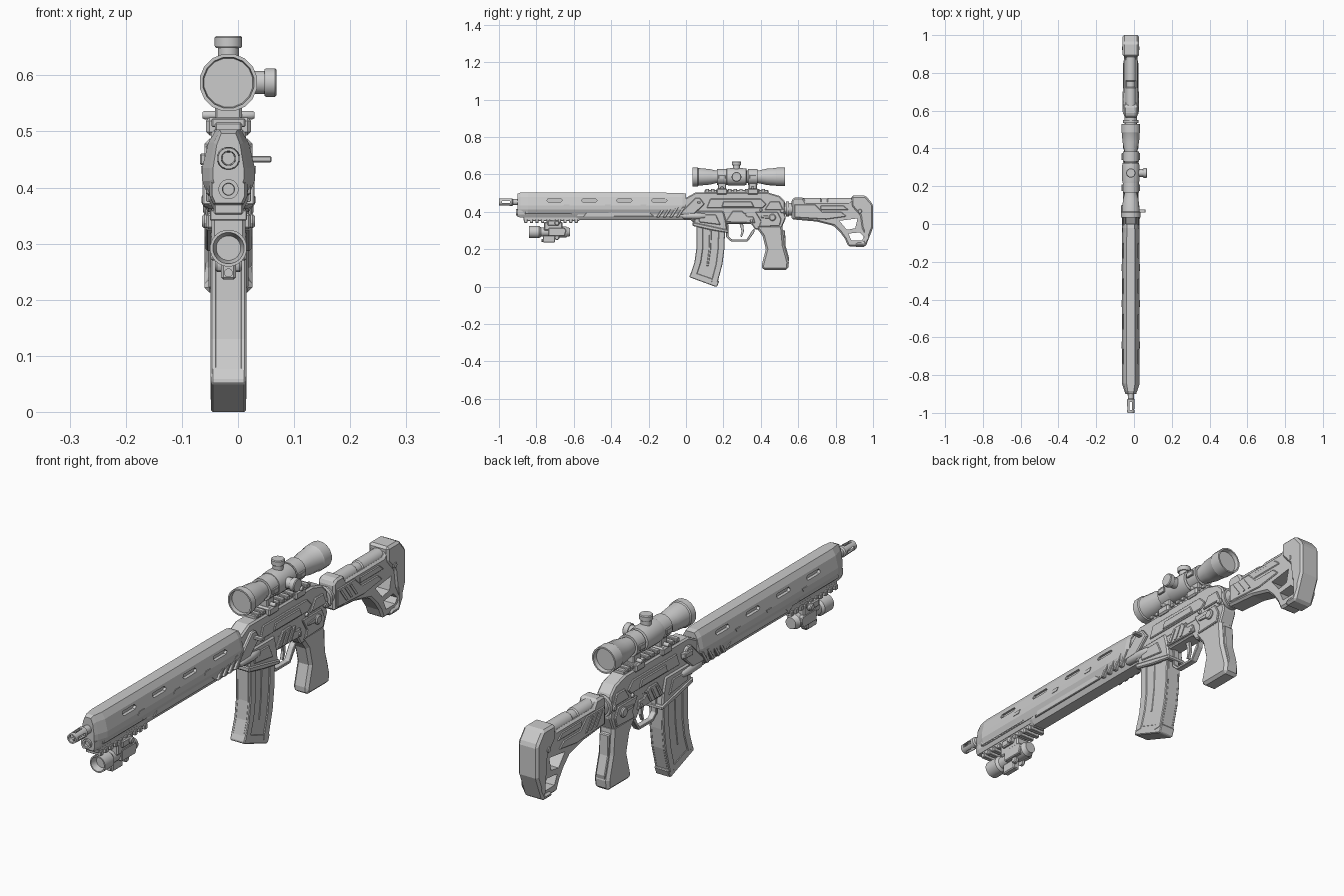
import bpy, bmesh, math

CX = -0.017          # the rifle body sits slightly left of the world centre
TAU = 2 * math.pi


def finish(name, bm, bevel=0, smooth=False):
    bmesh.ops.recalc_face_normals(bm, faces=bm.faces)
    if bevel:
        edges = [e for e in bm.edges if e.calc_face_angle(0) > math.radians(30)]
        bmesh.ops.bevel(bm, geom=edges, offset=bevel, segments=1, affect='EDGES', clamp_overlap=True)
    me = bpy.data.meshes.new(name)
    bm.to_mesh(me)
    bm.free()
    if smooth:
        me.polygons.foreach_set('use_smooth', [True] * len(me.polygons))
        me.set_sharp_from_angle(angle=math.radians(30))
    ob = bpy.data.objects.new(name, me)
    ob.location.x = CX
    bpy.context.collection.objects.link(ob)
    return ob


def skin(name, rings, bevel=0, smooth=False):
    """Join equal-length point rings with quads and cap both ends."""
    bm = bmesh.new()
    vs = [[bm.verts.new(p) for p in ring] for ring in rings]
    n = len(vs[0])
    for a, b in zip(vs, vs[1:]):
        for i in range(n):
            bm.faces.new((a[i], a[(i + 1) % n], b[(i + 1) % n], b[i]))
    bm.faces.new(vs[0])
    bm.faces.new(vs[-1])
    return finish(name, bm, bevel, smooth)


def prism(name, pts, x0, x1, bevel=0):
    """Side profile of (y, z) points pushed from x0 to x1."""
    return skin(name, [[(x, y, z) for y, z in pts] for x in (x0, x1)], bevel)


def slab(name, pts, half, bevel=0):
    return prism(name, pts, -half, half, bevel)


def box(name, x, y, z, bevel=0):
    return prism(name, [(y[0], z[0]), (y[1], z[0]), (y[1], z[1]), (y[0], z[1])], x[0], x[1], bevel)


def lathe(name, axis, prof, c, sides=16):
    """Turned part: prof holds (position, radius) along the axis, c the two other coordinates."""
    rings = []
    for t, r in prof:
        ring = []
        for i in range(sides):
            a = TAU * (i + .5) / sides
            p = [c[0] + r * math.cos(a), c[1] + r * math.sin(a)]
            p.insert('XYZ'.index(axis), t)
            ring.append(p)
        rings.append(ring)
    return skin(name, rings, smooth=True)


def loft(name, half, stations, zc):
    """Mirrored (x, z) half section run along y; stations are (y, x scale, z scale)."""
    sec = half + [(-x, z) for x, z in reversed(half)]
    return skin(name, [[(x * sx, y, zc + (z - zc) * sz) for x, z in sec] for y, sx, sz in stations])


def cut(ob, cutters):
    for c in cutters:
        m = ob.modifiers.new('cut', 'BOOLEAN')
        m.operation, m.solver, m.object = 'DIFFERENCE', 'EXACT', c
    bpy.context.view_layer.update()
    dg = bpy.context.evaluated_depsgraph_get()
    me = bpy.data.meshes.new_from_object(ob.evaluated_get(dg))
    ob.modifiers.clear()
    ob.data = me
    for c in cutters:
        bpy.data.objects.remove(c)


def sides(name, pts, x0, x1, bevel=0):
    """Same panel on both flanks."""
    for s, tag in ((1, 'right'), (-1, 'left')):
        prism(f'{name}_{tag}', pts, s * x0, s * x1, bevel)


def studs(name, y, z, x0, x1, r, n=12):
    for s, tag in ((1, 'right'), (-1, 'left')):
        lathe(f'{name}_{tag}', 'X', [(s * x0, r), (s * (x1 - .004), r), (s * x1, r * .75)], (y, z), n)


# muzzle with slots, and gas tube under it
muzzle = lathe('muzzle', 'Y', [(-.93, .011), (-1, .013), (-1, .019), (-.93, .021), (-.925, .016), (-.84, .016)], (0, .452))
cut(muzzle, [box('slot_x', (-.05, .05), (-.985, -.942), (.446, .458)),
             box('slot_z', (-.006, .006), (-.985, -.942), (.40, .50))])
lathe('gas_tube', 'Y', [(-.885, .009), (-.908, .011), (-.908, .018), (-.8, .018)], (0, .397))

# handguard shell with side slots
guard = loft('handguard', [(.022, .503), (.036, .48), (.047, .435), (.047, .412), (.036, .385)],
             [(-.9, .58, .9), (-.885, .72, 1), (-.845, 1, 1), (-.13, 1, .99), (-.02, .95, .97), (.0, .85, .9)], .44)
slots = []
for y in (-.745, -.56, -.372, -.185):
    pts = [(y, .461), (y + .008, .453), (y + .077, .453), (y + .085, .461), (y + .077, .47), (y + .008, .47)]
    for s in (1, -1):
        slots.append(prism('slot', pts, s * .03, s * .08))
cut(guard, slots)
loft('handguard_lower', [(.034, .41), (.036, .378), (.024, .356)], [(-.6, .8, .8), (-.57, 1, 1), (.03, 1, 1)], .395)
loft('handguard_front_lower', [(.034, .41), (.034, .385), (.027, .37)], [(-.9, .85, .9), (-.88, 1, 1), (-.56, 1, 1)], .39)
sides('lower_panel', [(-.55, .374), (-.53, .398), (-.2, .402), (-.17, .375)], .03, .040, .002)
sides('front_panel', [(-.86, .388), (-.86, .406), (-.63, .406), (-.61, .388)], .03, .040, .002)
for i in range(4):
    y = -.16 + i * .035
    sides(f'guard_rib_{i}', [(y, .37), (y + .016, .37), (y + .052, .425), (y + .036, .425)], .03, .046, .002)
for i, y in enumerate((-.66, -.44, -.25)):
    sides(f'guard_tab_{i}', [(y, .425), (y + .03, .425), (y + .038, .438), (y + .008, .438)], .04, .049)

# accessory rail under the front
box('front_rail', (-.026, .026), (-.87, -.57), (.352, .372), .003)
for i in range(10):
    y = -.865 + i * .03
    box(f'front_rail_tooth_{i}', (-.033, .033), (y, y + .017), (.341, .36), .002)

# flashlight and clamp
lathe('flashlight', 'Y', [(-.815, .022), (-.84, .028), (-.84, .033), (-.785, .033), (-.775, .025), (-.7, .025),
                          (-.695, .029), (-.64, .029), (-.635, .025), (-.62, .022)], (0, .292), 20)
box('flashlight_clamp', (-.03, .03), (-.76, -.66), (.3, .346), .005)
box('flashlight_clamp_jaw', (-.04, .04), (-.74, -.68), (.326, .354), .004)
studs('clamp_screw', -.69, .34, .03, .047, .013)
sides('flashlight_plate', [(-.735, .27), (-.735, .315), (-.65, .315), (-.64, .3), (-.65, .27)], .015, .032, .003)
box('flashlight_lug', (-.013, .013), (-.765, -.7), (.236, .275), .004)
lathe('lug_screw', 'Y', [(-.772, .008), (-.75, .008)], (0, .248), 10)
studs('flashlight_switch', -.69, .262, .01, .024, .013)

# upper receiver
slab('upper_receiver', [(-.02, .385), (-.01, .47), (.05, .503), (.44, .503), (.5, .485), (.53, .455), (.53, .385)], .031, .006)
sides('receiver_collar', [(-.04, .385), (.05, .475), (.075, .475), (.1, .44), (.04, .385)], .025, .043, .004)
sides('upper_panel', [(.11, .42), (.13, .47), (.4, .47), (.43, .44), (.41, .42)], .025, .036, .003)
sides('port_cover', [(.19, .425), (.2, .455), (.35, .455), (.365, .425)], .03, .040, .003)
sides('rear_upper_panel', [(.42, .41), (.45, .455), (.5, .455), (.52, .41)], .025, .037, .003)
box('charging_handle', (.03, .077), (.06, .078), (.445, .456), .002)
box('left_catch', (-.051, -.03), (.05, .1), (.44, .461), .003)
studs('barrel_lug_base', .045, .378, .02, .04, .022)
for s, tag in ((1, 'right'), (-1, 'left')):
    lathe(f'barrel_lug_{tag}', 'Y', [(-.02, .01), (-.01, .016), (.06, .018), (.1, .014), (.11, .007)], (s * .031, .378), 12)

# lower receiver and magazine well
slab('lower_receiver', [(.02, .36), (.02, .41), (.52, .41), (.535, .37), (.51, .31), (.37, .305), (.35, .335), (.2, .335),
                        (.05, .335)], .03, .005)
slab('magazine_well', [(.045, .405), (.2, .405), (.215, .35), (.222, .295), (.13, .315), (.042, .335)], .037, .006)
slab('magazine_well_lip', [(.035, .345), (.13, .325), (.228, .303), (.228, .286), (.13, .303), (.035, .325)], .041, .004)
sides('well_panel', [(.07, .345), (.07, .385), (.16, .385), (.185, .33)], .03, .041, .003)
sides('lower_panel_a', [(.21, .345), (.25, .405), (.3, .405), (.33, .375), (.36, .375), (.37, .34)], .025, .037, .003)
sides('lower_panel_b', [(.37, .4), (.4, .35), (.39, .32), (.5, .325), (.51, .36), (.49, .4)], .025, .036, .003)
for i in range(3):
    y = .23 + i * .03
    sides(f'lower_rib_{i}', [(y, .35), (y + .01, .35), (y + .035, .395), (y + .025, .395)], .03, .040)
studs('selector', .462, .37, .03, .045, .019, 16)
sides('selector_lever', [(.4, .378), (.46, .383), (.46, .362), (.4, .368)], .03, .041, .002)
studs('pin_a', .40, .41, .03, .039, .008)
studs('pin_b', .35, .352, .03, .040, .008)
studs('rear_pin', .515, .405, .025, .040, .012)

# trigger and guard
slab('trigger_guard', [(.215, .335), (.215, .265), (.24, .242), (.33, .242), (.365, .29), (.365, .31), (.35, .295),
                       (.325, .253), (.245, .253), (.226, .27), (.226, .335)], .012, .002)
slab('trigger', [(.285, .34), (.305, .34), (.31, .295), (.298, .265), (.29, .268), (.297, .297)], .006, .001)

# magazine
front = [(.056, .33), (.055, .2), (.045, .13), (.022, .06)]
rear = [(.21, .33), (.205, .2), (.195, .12), (.168, .02)]
slab('magazine', front + rear[::-1], .029, .007)
sides('magazine_front_rib', front + [(y + .035, z) for y, z in front[::-1]], .02, .032, .003)
sides('magazine_rear_rib', [(y - .035, z) for y, z in rear] + rear[::-1], .02, .032, .003)
sides('magazine_mid_rib', [(.125, .3), (.122, .2), (.11, .11), (.12, .11), (.133, .2), (.137, .3)], .02, .031, .002)
slab('magazine_base', [(.03, .082), (.178, .03), (.166, .0), (.156, .0), (.02, .05), (.018, .056)], .031, .003)

# pistol grip
slab('grip', [(.365, .33), (.41, .27), (.427, .2), (.403, .11), (.41, .09), (.545, .09), (.55, .13), (.525, .22),
              (.515, .33)], .032, .012)
slab('grip_backstrap', [(.48, .31), (.53, .3), (.532, .22), (.552, .15), (.548, .13), (.52, .2)], .02, .003)

# buffer tube and stock
lathe('buffer_tube', 'Y', [(.51, .03), (.535, .03), (.535, .042), (.55, .042), (.55, .034), (.6, .034)], (0, .415))
stock = slab('stock', [(.565, .36), (.565, .465), (.58, .478), (.625, .478), (.64, .452), (.87, .452), (.9, .483), (.96, .483),
                       (.99, .44), (.99, .315), (.95, .216), (.867, .216), (.85, .255), (.825, .29), (.79, .325),
                       (.7, .348)], .036, .008)
cut(stock, [slab('hole_a', [(.82, .352), (.917, .365), (.905, .312), (.86, .304)], .1),
            slab('hole_b', [(.868, .284), (.93, .29), (.953, .266), (.94, .246), (.885, .246)], .1)])
slab('butt_pad', [(.885, .487), (.96, .487), (1, .44), (1, .315), (.96, .213), (.9, .213), (.91, .237), (.945, .237),
                  (.965, .262), (.94, .31), (.93, .38), (.885, .43)], .043, .009)
lathe('stock_tube', 'Y', [(.61, .028), (.72, .028), (.725, .024), (.755, .024), (.76, .028), (.89, .028)], (0, .447))
sides('stock_panel', [(.58, .37), (.58, .44), (.69, .44), (.73, .4), (.83, .4), (.86, .375), (.75, .36)], .03, .040, .003)
for i in range(3):
    y = .63 + i * .03
    sides(f'stock_rib_{i}', [(y, .38), (y + .012, .38), (y - .025, .43), (y - .037, .43)], .035, .043)
studs('stock_bolt', .93, .403, .035, .046, .012)
sides('stock_clip', [(.72, .41), (.72, .435), (.84, .435), (.87, .41)], .025, .039, .003)

# scope base rail and rings
box('scope_rail', (-.024, .024), (.1, .44), (.495, .516), .003)
for i in range(11):
    y = .105 + i * .03
    box(f'scope_rail_tooth_{i}', (-.03, .03), (y, y + .018), (.508, .523), .002)
for i, y in enumerate((.192, .357)):
    lathe(f'scope_ring_{i}', 'Y', [(y - .026, .043), (y + .026, .043)], (0, .587))
    box(f'ring_foot_{i}', (-.024, .024), (y - .022, y + .022), (.515, .56), .004)
    box(f'ring_clamp_{i}', (-.040, .040), (y - .03, y + .03), (.493, .525), .006)
    studs(f'ring_screw_{i}', y, .529, .02, .046, .008)
    sides(f'ring_flange_{i}', [(y - .018, .577), (y + .018, .577), (y + .018, .597), (y - .018, .597)], .035, .049, .002)

# scope tube and turrets
lathe('scope', 'Y', [(.05, .044), (.035, .046), (.035, .052), (.062, .052), (.066, .048), (.13, .042), (.16, .034), (.215, .034),
                     (.218, .045), (.235, .047), (.305, .047), (.322, .045), (.325, .034), (.385, .034), (.435, .045),
                     (.48, .048), (.485, .051), (.53, .051), (.53, .045), (.515, .042)], (0, .587))
lathe('top_turret', 'Z', [(.62, .019), (.649, .019), (.649, .023), (.652, .025), (.667, .025), (.67, .022)], (0, .27))
lathe('side_turret', 'X', [(.035, .021), (.064, .021), (.064, .024), (.067, .026), (.083, .026), (.086, .023)], (.27, .587))
